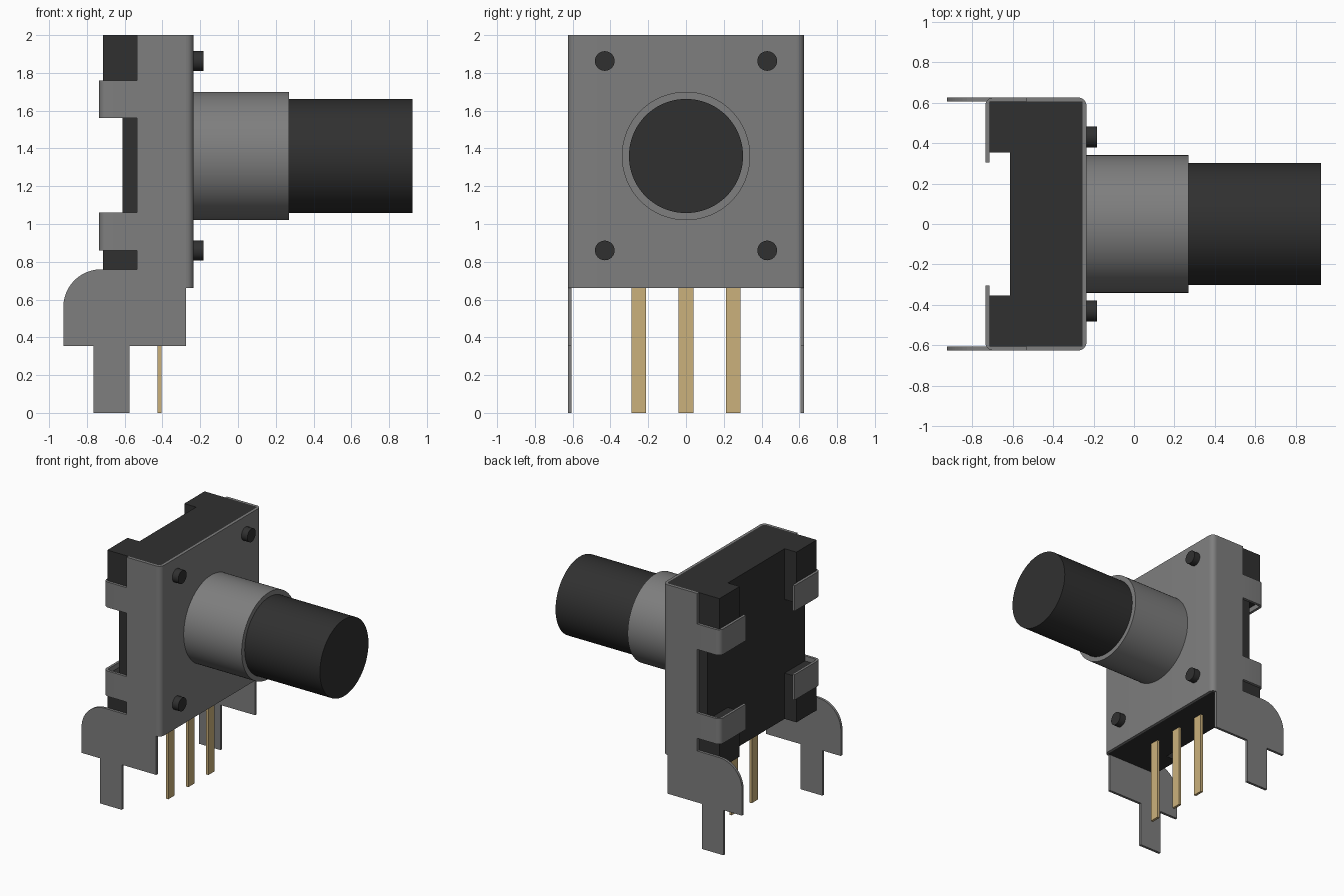
import bpy, bmesh, math
from mathutils import Vector

if "Cube" in bpy.data.objects:
    bpy.data.objects.remove(bpy.data.objects["Cube"], do_unlink=True)


def material(name, rgb, metallic=0.0):
    m = bpy.data.materials.new(name)
    m.use_nodes = True
    m.diffuse_color = (*rgb, 1)
    m.node_tree.nodes["Principled BSDF"].inputs["Base Color"].default_value = (*rgb, 1)
    return m


STEEL = material("grey steel", (0.21, 0.21, 0.21))
PLASTIC = material("black plastic", (0.03, 0.03, 0.03))
BRASS = material("pale brass", (0.6, 0.44, 0.2))


def prism(name, points, axis, low, high, mat, smooth=False):
    """Extrude a closed outline: axis 'z' takes (x, y), 'y' takes (x, z), 'x' takes (y, z)."""
    place = {"z": lambda a, b, c: (a, b, c),
             "y": lambda a, b, c: (a, c, b),
             "x": lambda a, b, c: (c, a, b)}[axis]
    bm = bmesh.new()
    face = bm.faces.new([bm.verts.new(place(a, b, low)) for a, b in points])
    out = bmesh.ops.extrude_face_region(bm, geom=[face])
    shift = Vector(place(0, 0, high - low))
    bmesh.ops.translate(bm, vec=shift, verts=[v for v in out["geom"] if isinstance(v, bmesh.types.BMVert)])
    bmesh.ops.recalc_face_normals(bm, faces=bm.faces)
    mesh = bpy.data.meshes.new(name)
    bm.to_mesh(mesh)
    bm.free()
    mesh.materials.append(mat)
    ob = bpy.data.objects.new(name, mesh)
    bpy.context.collection.objects.link(ob)
    if smooth:
        bpy.ops.object.select_all(action="DESELECT")
        ob.select_set(True)
        bpy.context.view_layer.objects.active = ob
        bpy.ops.object.shade_smooth_by_angle(angle=math.radians(35))
    return ob


def arc(cx, cy, r, start, end, steps=6):
    angles = [math.radians(start + (end - start) * i / steps) for i in range(steps + 1)]
    return [(cx + r * math.cos(a), cy + r * math.sin(a)) for a in angles]


def box(name, x, y, z, mat):
    return prism(name, [(x[0], y[0]), (x[1], y[0]), (x[1], y[1]), (x[0], y[1])], "z", *z, mat)


def rod(name, y, z, r, x, mat, sides=64):
    return prism(name, arc(y, z, r, 0, 360, sides)[:-1], "x", *x, mat, True)


# Main levels and thicknesses
BASE, TOP = 0.66, 2.0
OUT, IN = 0.625, 0.605
FRONT, AXIS = -0.235, 1.36
BEND = 0.04

# Plastic housing with four rear corner blocks
box("housing", (-0.612, FRONT - 0.02), (-IN, IN), (BASE, TOP), PLASTIC)
for side, s in (("left", 1), ("right", -1)):
    for level, z in (("lower", (BASE, 1.02)), ("upper", (1.6, TOP))):
        box(f"{side}_{level}_block", (-0.715, -0.612), sorted((s * 0.353, s * IN)), z, PLASTIC)

# Front cover plate, bent back at both edges
centre = FRONT - BEND
outer = arc(centre, OUT - BEND, BEND, 90, 0)
inner = arc(centre, OUT - BEND, BEND - 0.02, 0, 90)
mirror = lambda pts: [(x, -y) for x, y in reversed(pts)]
prism("front_cover", outer + mirror(outer) + mirror(inner) + inner, "z", BASE, TOP, STEEL, True)

# Side plates with rounded mounting ears and solder legs
ear = arc(-0.725, 0.56, 0.2, 90, 180, 12)
outline = [(centre, TOP), (-0.535, TOP), (-0.535, 0.76)] + ear + [
    (-0.925, 0.355), (-0.765, 0.355), (-0.765, 0), (-0.575, 0), (-0.575, 0.355), (centre, 0.355)]

# Clamp tabs that fold over the corner blocks
tab_out = arc(-0.695, OUT - BEND, BEND, 90, 180)
tab_in = arc(-0.695, OUT - BEND, BEND - 0.02, 180, 90)
tab = [(-0.535, OUT)] + tab_out + [(-0.735, 0.303), (-0.715, 0.303)] + tab_in + [(-0.535, IN)]

for side, s in (("left", 1), ("right", -1)):
    prism(f"{side}_side_plate", outline, "y", *sorted((s * IN, s * OUT)), STEEL)
    for level, z in (("lower", 0.86), ("upper", 1.56)):
        prism(f"{side}_{level}_tab", [(x, s * y) for x, y in tab], "z", z, z + 0.2, STEEL, True)

# Threaded-style bushing and turning shaft
rod("bushing", 0, AXIS, 0.34, (FRONT - 0.01, 0.27), STEEL, 96)
rod("shaft", 0, AXIS, 0.302, (0.25, 0.925), PLASTIC, 96)

# Locating pegs through the cover
for side, y in (("left", 0.43), ("right", -0.43)):
    for level, z in (("lower", 0.86), ("upper", 1.863)):
        rod(f"{side}_{level}_peg", y, z, 0.052, (FRONT - 0.01, -0.183), PLASTIC, 32)

# Contact pins
for i in (-1, 0, 1):
    box(f"contact_pin_{i + 2}", (-0.425, -0.405), (i * 0.25 - 0.039, i * 0.25 + 0.039), (0, BASE + 0.02), BRASS)
